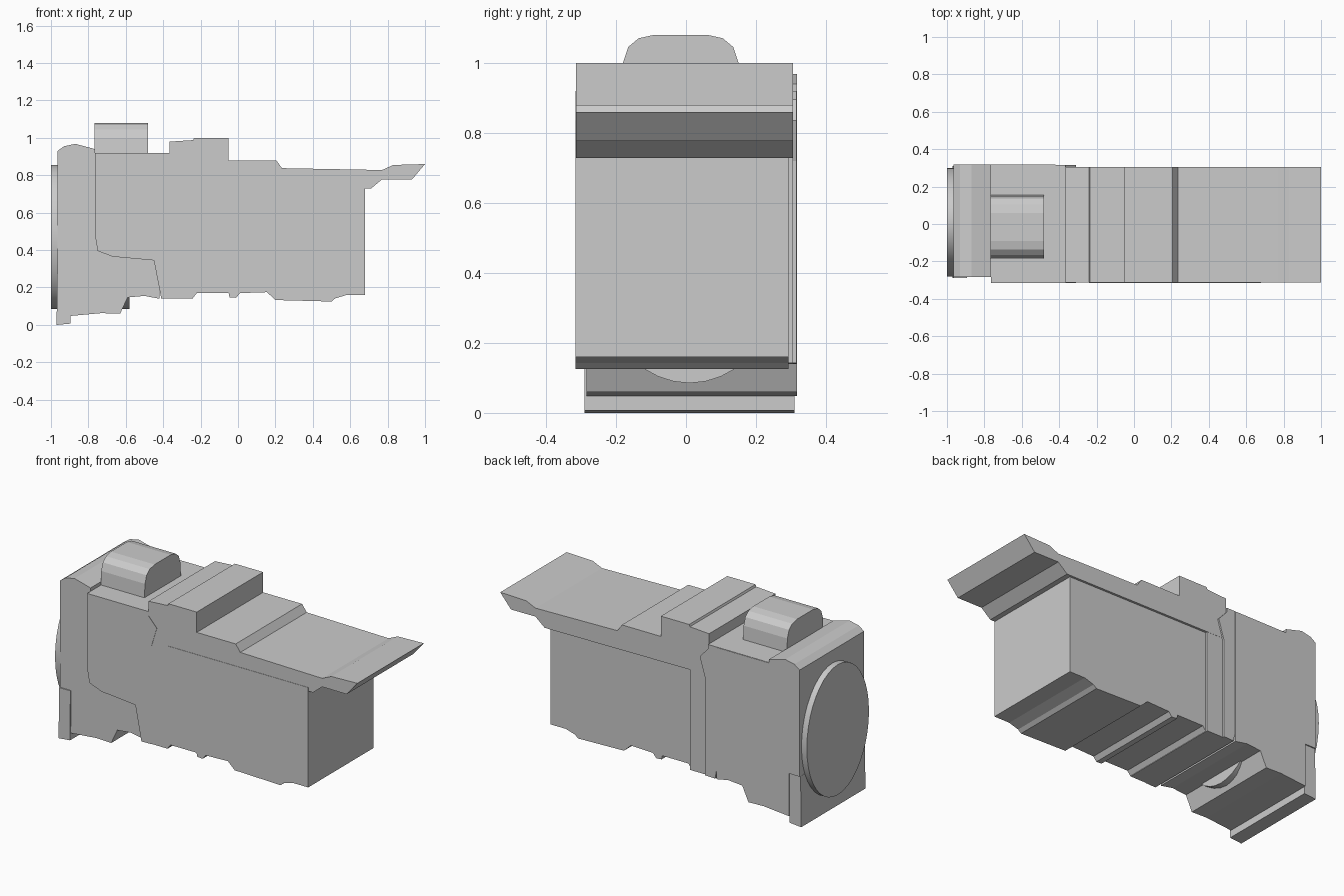
import bpy, bmesh, math


def extrude(name, pts, lo, hi, axis="y"):
    """Closed prism: an xz outline extruded along y, or a yz outline along x."""
    def place(a, b, d):
        return (a, d, b) if axis == "y" else (d, a, b)
    bm = bmesh.new()
    face = bm.faces.new([bm.verts.new(place(a, b, lo)) for a, b in pts])
    res = bmesh.ops.extrude_face_region(bm, geom=[face])
    shift = (0, hi - lo, 0) if axis == "y" else (hi - lo, 0, 0)
    bmesh.ops.translate(bm, vec=shift,
                        verts=[g for g in res["geom"] if isinstance(g, bmesh.types.BMVert)])
    bmesh.ops.recalc_face_normals(bm, faces=bm.faces)
    mesh = bpy.data.meshes.new(name)
    bm.to_mesh(mesh)
    bm.free()
    obj = bpy.data.objects.new(name, mesh)
    bpy.context.collection.objects.link(obj)
    return obj


# Nose housing with its curved brow and stepped underside
extrude("nose_housing", [
    (-0.965, 0.30), (-0.965, 0.93), (-0.93, 0.955), (-0.87, 0.968), (-0.765, 0.94),
    (-0.765, 0.918), (-0.42, 0.918), (-0.42, 0.14), (-0.50, 0.155), (-0.59, 0.147),
    (-0.63, 0.06), (-0.73, 0.063), (-0.895, 0.048), (-0.895, 0.30)], -0.284, 0.317)

# Thin foot plate under the nose
extrude("nose_foot", [(-0.97, 0.0), (-0.895, 0.007), (-0.893, 0.30), (-0.966, 0.30)],
        -0.29, 0.31)

# Wider side panel block behind the nose, with the angled lower edge
extrude("side_panel", [
    (-0.765, 0.92), (-0.763, 0.47), (-0.75, 0.395), (-0.67, 0.365), (-0.45, 0.345),
    (-0.41, 0.14), (-0.345, 0.142), (-0.345, 0.72), (-0.31, 0.835),
    (-0.365, 0.895), (-0.365, 0.92)], -0.316, 0.315)

# Narrow joining strip
extrude("joining_strip", [(-0.347, 0.142), (-0.24, 0.142), (-0.24, 0.75), (-0.347, 0.75)],
        -0.314, 0.305)

# Rear body with ribbed underside
extrude("rear_body", [
    (-0.24, 0.75), (-0.24, 0.145), (-0.22, 0.17), (-0.05, 0.17), (-0.045, 0.147),
    (-0.01, 0.145), (0.01, 0.17), (0.155, 0.175), (0.20, 0.133), (0.50, 0.125),
    (0.52, 0.142), (0.58, 0.16), (0.68, 0.16), (0.68, 0.75)], -0.316, 0.293)

# Stepped top cover running out into the tail lip
extrude("top_cover", [
    (-0.34, 0.735), (-0.33, 0.82), (-0.365, 0.89), (-0.365, 0.98), (-0.24, 0.988), (-0.235, 1.0),
    (-0.05, 1.0), (-0.05, 0.88), (0.205, 0.88), (0.235, 0.838), (0.77, 0.828),
    (0.83, 0.855), (1.0, 0.86), (0.93, 0.777), (0.77, 0.778), (0.71, 0.728),
    (0.64, 0.728)], -0.314, 0.306)

# Rounded knob on top
extrude("top_knob", [
    (-0.187, 0.90), (-0.18, 1.0), (-0.165, 1.045), (-0.135, 1.07), (-0.09, 1.08),
    (0.06, 1.08), (0.105, 1.07), (0.135, 1.045), (0.15, 1.0), (0.157, 0.90)],
    -0.768, -0.482, axis="x")

# Oval barrel: its face shows at the nose, its belly below the housing
oval = [(0.01 + 0.29 * math.cos(2 * math.pi * i / 40),
         0.47 + 0.385 * math.sin(2 * math.pi * i / 40)) for i in range(40)]
barrel = extrude("oval_barrel", oval, -1.0, -0.58, axis="x")
bpy.context.view_layer.objects.active = barrel
barrel.select_set(True)
bpy.ops.object.shade_smooth_by_angle(angle=math.radians(30))
